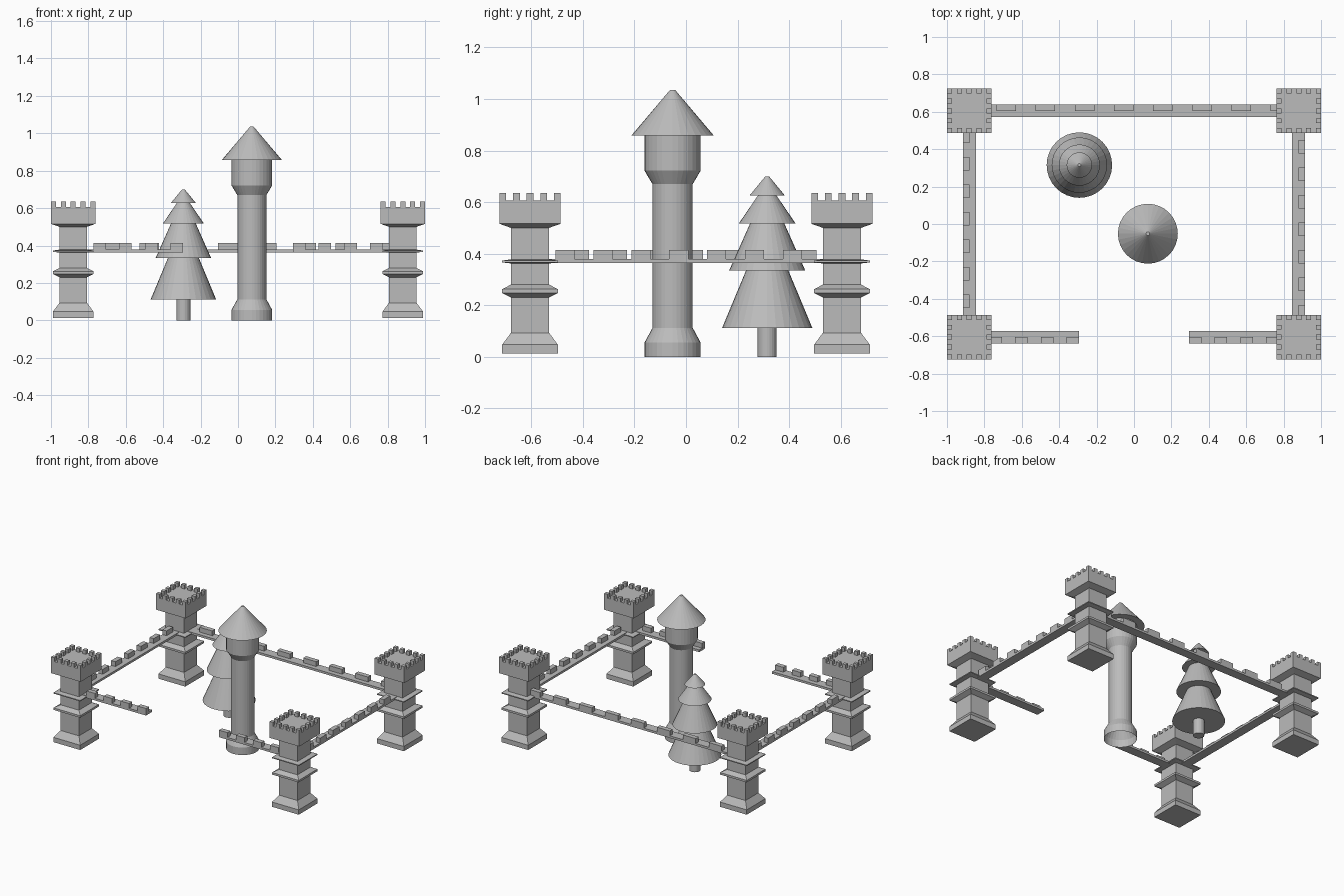
import bpy, bmesh, math

if "Cube" in bpy.data.objects:
    bpy.data.objects.remove(bpy.data.objects["Cube"])

grey = bpy.data.materials.new("stone_grey")
grey.diffuse_color = (0.5, 0.5, 0.5, 1)
grey.use_nodes = True
grey.node_tree.nodes["Principled BSDF"].inputs["Base Color"].default_value = grey.diffuse_color


def finish(name, bm):
    me = bpy.data.meshes.new(name)
    bm.to_mesh(me)
    bm.free()
    me.materials.append(grey)
    ob = bpy.data.objects.new(name, me)
    bpy.context.collection.objects.link(ob)
    return ob


def add_box(bm, x0, x1, y0, y1, z0, z1):
    r = bmesh.ops.create_cube(bm, size=1)
    for v in r["verts"]:
        v.co.x = x0 if v.co.x < 0 else x1
        v.co.y = y0 if v.co.y < 0 else y1
        v.co.z = z0 if v.co.z < 0 else z1


def add_lathe(bm, profile, n, cx, cy, cap_bottom=True):
    """Stack of n-sided rings from (radius, z); n=4 takes radius as half width."""
    k, a0 = (math.sqrt(2), math.pi / 4) if n == 4 else (1, 0)
    rings = []
    for r, z in profile:
        rings.append([bm.verts.new((cx + k * r * math.cos(a0 + 2 * math.pi * i / n),
                                    cy + k * r * math.sin(a0 + 2 * math.pi * i / n), z))
                      for i in range(n)])
    for a, b in zip(rings, rings[1:]):
        for i in range(n):
            j = (i + 1) % n
            bm.faces.new((a[i], a[j], b[j], b[i]))
    bm.faces.new(rings[-1])
    if cap_bottom:
        bm.faces.new(rings[0][::-1])


# Square corner towers with battlements
TX, TY, H = 0.881, 0.605, 0.119
SHAFT = [(0.108, 0.012), (0.108, 0.047), (0.074, 0.093), (0.074, 0.230),
         (0.108, 0.247), (0.108, 0.262), (0.074, 0.280), (0.074, 0.362),
         (0.108, 0.366), (0.108, 0.373), (0.074, 0.378),
         (0.074, 0.500), (H, 0.516), (H, 0.607)]
for sx, side in ((-1, "left"), (1, "right")):
    for sy, end in ((-1, "front"), (1, "back")):
        bm = bmesh.new()
        cx, cy = sx * TX, sy * TY
        add_lathe(bm, SHAFT, 4, cx, cy)
        u = 2 * H / 9
        for i in range(5):
            for j in range(5):
                if i in (0, 4) or j in (0, 4):
                    x, y = cx - H + 2 * u * i, cy - H + 2 * u * j
                    add_box(bm, x, x + u, y, y + u, 0.607, 0.635)
        finish(f"{end}_{side}_corner_tower", bm)

# Wall walks: thin beam with merlons on the outer half
Z0, Z1, Z2, W = 0.363, 0.379, 0.414, 0.034


def wall(name, along_x, out, a0, a1, centres, width):
    bm = bmesh.new()
    mid = out * (TY if along_x else TX - 0.002)
    spans = [(a0, a1, mid - W, mid + W, Z0, Z1)]
    lo, hi = sorted((mid, mid + out * W))
    for c in centres:
        spans.append((c - width / 2, c + width / 2, lo, hi, Z1, Z2))
    for s0, s1, t0, t1, z0, z1 in spans:
        if along_x:
            add_box(bm, s0, s1, t0, t1, z0, z1)
        else:
            add_box(bm, t0, t1, s0, s1, z0, z1)
    finish(name, bm)


ix, iy = TX - 0.074, TY - 0.074
wall("back_wall", True, 1, -ix, ix, [-0.055 + 0.2095 * k for k in range(-3, 5)], 0.104)
side_c = [-0.028 + 0.147 * k for k in range(-3, 4)]
wall("right_wall", False, 1, -iy, iy, side_c, 0.074)
wall("left_wall", False, -1, -iy, iy, [-c for c in side_c], 0.074)
gate_c = [0.328 + 0.137 * k for k in range(4)]
wall("front_right_wall", True, -1, 0.294, ix, gate_c, 0.067)
wall("front_left_wall", True, -1, -ix, -0.294, [-c for c in gate_c], 0.067)

# Round central tower and its conical roof
CX, CY = 0.074, -0.052
bm = bmesh.new()
add_lathe(bm, [(0.109, 0), (0.109, 0.055), (0.078, 0.112), (0.078, 0.670),
               (0.109, 0.722), (0.109, 0.858)], 32, CX, CY, cap_bottom=False)
finish("round_tower", bm)
bm = bmesh.new()
add_lathe(bm, [(0.160, 0.858), (0.010, 1.035)], 32, CX, CY)
finish("round_tower_roof", bm)

# Fir tree: trunk and four tiers
PX, PY = -0.292, 0.315
bm = bmesh.new()
add_lathe(bm, [(0.037, 0), (0.037, 0.114)], 24, PX, PY)
finish("tree_trunk", bm)
bm = bmesh.new()
for r0, z0, r1, z1 in ((0.175, 0.112, 0.082, 0.335), (0.148, 0.334, 0.066, 0.518),
                       (0.110, 0.517, 0.035, 0.627), (0.068, 0.626, 0.008, 0.699)):
    add_lathe(bm, [(r0, z0), (r1, z1)], 32, PX, PY)
finish("tree_foliage", bm)
